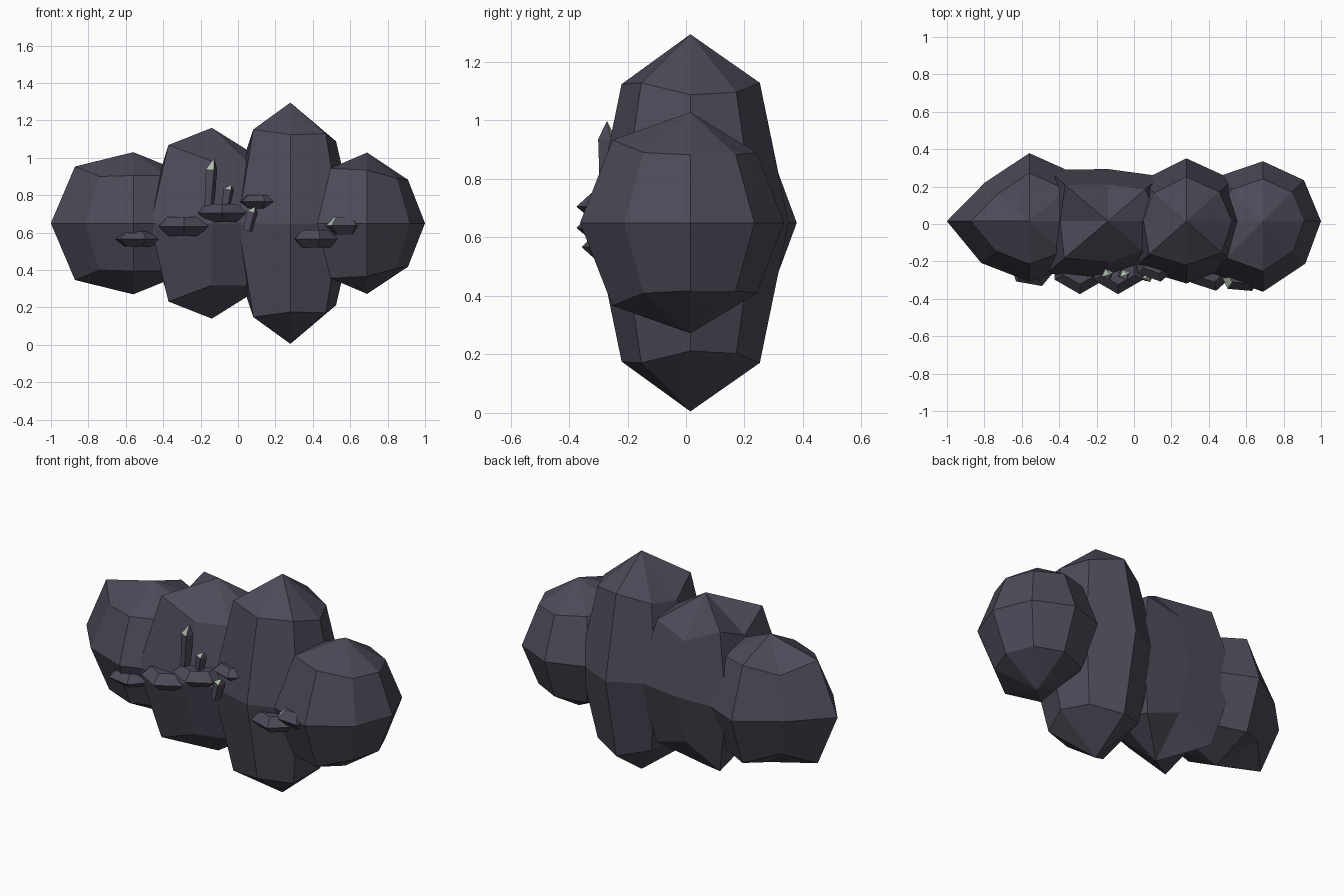
import bpy, bmesh
from math import cos, sin, pi, radians
from mathutils import Matrix, Vector

old = bpy.data.objects.get("Cube")
if old:
    bpy.data.objects.remove(old, do_unlink=True)


def material(name, color):
    m = bpy.data.materials.new(name)
    m.use_nodes = True
    m.diffuse_color = color
    m.node_tree.nodes["Principled BSDF"].inputs["Base Color"].default_value = color
    return m


STONE = material("dark violet stone", (0.075, 0.066, 0.096, 1))
PALE = material("pale green crystal", (0.42, 0.52, 0.42, 1))
MID = 0.65


def build(name, rings, bottom, top, matrix, pale_rule=None):
    """Loft closed rings of points; cap each end with a point or a flat face."""
    bm = bmesh.new()
    loops = [[bm.verts.new(p) for p in ring] for ring in rings]
    n = len(loops[0])
    for a, b in zip(loops, loops[1:]):
        for i in range(n):
            j = (i + 1) % n
            bm.faces.new((a[i], a[j], b[j], b[i]))
    for loop, tip in ((loops[0], bottom), (loops[-1], top)):
        if tip is None:
            bm.faces.new(loop)
        else:
            v = bm.verts.new(tip)
            for i in range(n):
                bm.faces.new((loop[i], loop[(i + 1) % n], v))
    bmesh.ops.recalc_face_normals(bm, faces=bm.faces)
    bm.normal_update()
    if pale_rule:
        for f in bm.faces:
            f.material_index = int(pale_rule(f))
    mesh = bpy.data.meshes.new(name)
    bm.to_mesh(mesh)
    bm.free()
    mesh.materials.append(STONE)
    mesh.materials.append(PALE)
    obj = bpy.data.objects.new(name, mesh)
    obj.matrix_world = matrix
    bpy.context.collection.objects.link(obj)
    return obj


def rock(name, x, size, swell):
    """Faceted boulder: an eight-sided ellipsoid with a swell for each column."""
    rx, ry, rz = size
    rings = []
    for lat in (-pi / 4, 0, pi / 4):
        rings.append([Vector((rx * cos(lat) * cos(i * pi / 4),
                              ry * cos(lat) * sin(i * pi / 4),
                              rz * sin(lat))) * k for i, k in enumerate(swell)])
    build(name, rings, (0, 0, -rz), (0, 0, rz), Matrix.Translation((x, 0.015, MID)))


def ledge(name, loc, radius, height, turn=0, rule=None):
    """Flat six-sided shelf, widest at its middle."""
    rings = []
    for z, s in ((-height, 0.62), (0, 1), (height, 0.66)):
        rings.append([(radius * s * cos(i * pi / 3 + pi / 6),
                       radius * s * sin(i * pi / 3 + pi / 6), z) for i in range(6)])
    build(name, rings, None, None,
          Matrix.Translation(loc) @ Matrix.Rotation(radians(turn), 4, "Z"), rule)


def crystal(name, loc, radius, length, lean):
    """Four-sided shard with a pale point."""
    rings = [[(radius * s * cos(i * pi / 2 + 0.4), radius * s * sin(i * pi / 2 + 0.4), z)
              for i in range(4)] for z, s in ((0, 0.8), (length * 0.76, 1))]
    build(name, rings, None, (radius * 0.3, 0, length),
          Matrix.Translation(loc) @ Matrix.Rotation(radians(lean), 4, "Y"),
          lambda f: f.normal.z > 0.2 and f.normal.x < 0.5)


# Boulders, swell listed counter-clockwise from +x
rock("far_right_boulder", -0.56, (0.39, 0.34, 0.38),
     (1, 1, 1.07, 0.86, 1.13, 0.93, 0.95, 0.95))
rock("right_boulder", -0.14, (0.4, 0.34, 0.51),
     (0.95, 1, 0.82, 1.14, 0.9, 1.16, 0.92, 0.92))
rock("left_boulder", 0.28, (0.36, 0.32, 0.645),
     (0.96, 0.98, 1.05, 0.95, 0.9, 1.1, 1.04, 1.05))
rock("far_left_boulder", 0.69, (0.356, 0.356, 0.378),
     (0.87, 0.87, 0.9, 0.95, 1, 1.1, 1.06, 0.9))

# Shelves along the front
ledge("far_right_shelf", (-0.54, -0.2, 0.565), 0.14, 0.04, 20)
ledge("right_shelf", (-0.29, -0.22, 0.633), 0.155, 0.05)
ledge("middle_shelf", (-0.085, -0.225, 0.705), 0.15, 0.047)
ledge("upper_shelf", (0.12, -0.18, 0.765), 0.13, 0.037, 10)
ledge("lower_left_shelf", (0.41, -0.22, 0.567), 0.14, 0.047, 12)
ledge("left_shelf", (0.575, -0.24, 0.637), 0.13, 0.047, 25,
      lambda f: f.normal.x < -0.5 and 0.2 < f.normal.z < 0.9)

# Crystals
crystal("tall_crystal", (-0.155, -0.27, 0.74), 0.033, 0.26, 4)
crystal("short_crystal", (-0.065, -0.27, 0.74), 0.03, 0.12, 10)
crystal("hanging_crystal", (0.05, -0.28, 0.61), 0.032, 0.135, 14)
